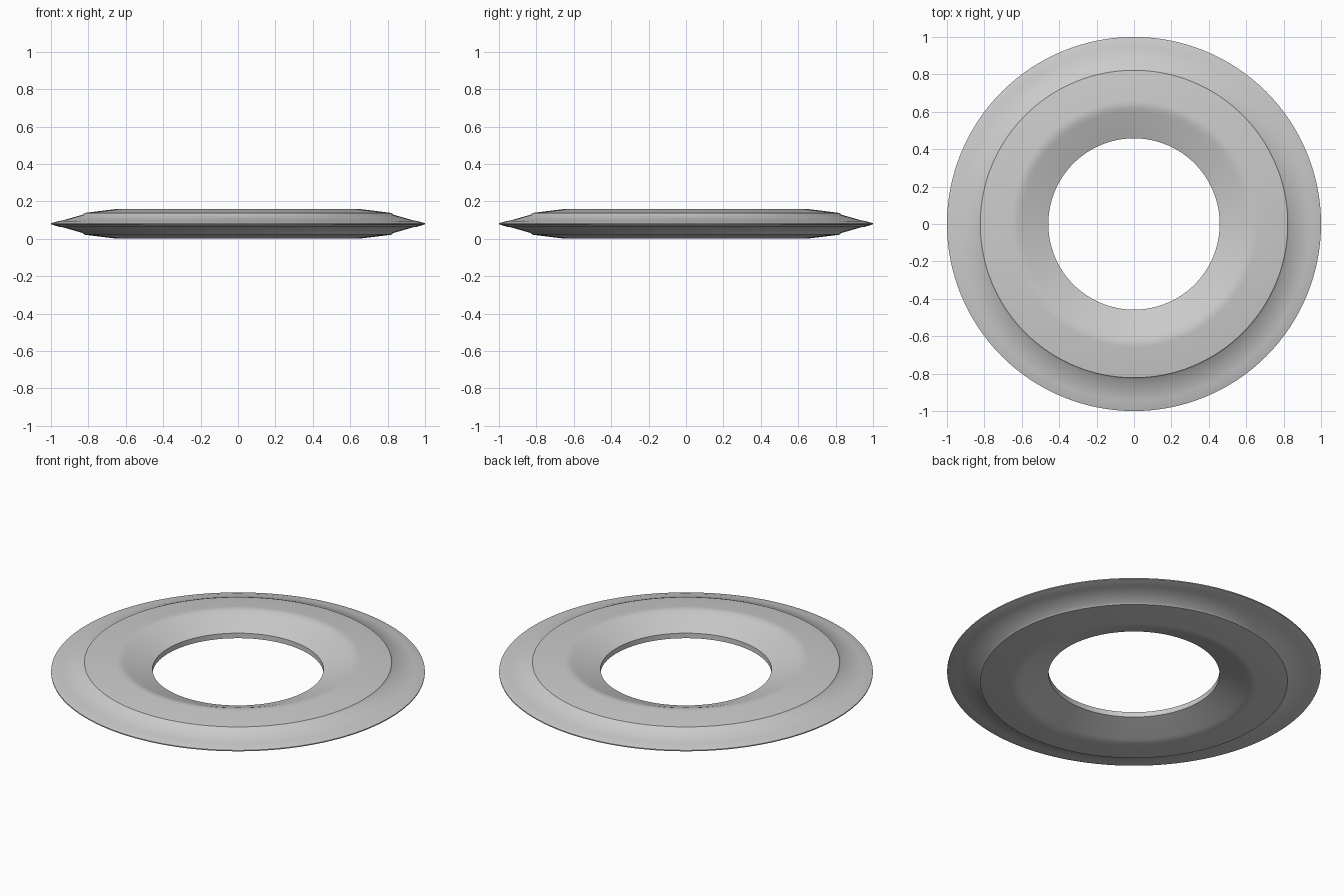
import bpy
import bmesh
from math import radians, tau
from mathutils import Matrix

cube = bpy.data.objects.get("Cube")
if cube:
    bpy.data.objects.remove(cube, do_unlink=True)

SEGMENTS = 128
MID = 0.08

# Plain grey metal
steel = bpy.data.materials.new("light_grey_metal")
steel.use_nodes = True
GREY = (0.6, 0.6, 0.6, 1)
steel.diffuse_color = GREY
steel.node_tree.nodes["Principled BSDF"].inputs["Base Color"].default_value = GREY

# Upper half of the cross-section: radius, height above the middle plane
upper = [
    (0.458, 0.015),                                             # bore lip
    (0.60, 0.069), (0.622, 0.076), (0.64, 0.079), (0.66, 0.078),  # rounded crest
    (0.822, 0.058), (0.83, 0.049),                              # small step
    (0.942, 0.017), (0.955, 0.016),                             # narrow ledge
    (1.0, 0.003),                                               # thin rim
]
section = upper + [(r, -h) for r, h in reversed(upper)]

# Revolve the closed section into a ring
bm = bmesh.new()
loops = []
for i in range(SEGMENTS):
    turn = Matrix.Rotation(tau * i / SEGMENTS, 3, 'Z')
    loops.append([bm.verts.new(turn @ bm.verts.new((r, 0, MID + h)).co)
                  for r, h in section])
bmesh.ops.delete(bm, geom=[v for v in bm.verts if v not in
                           {w for ring in loops for w in ring}], context='VERTS')
count = len(section)
for i, ring in enumerate(loops):
    following = loops[(i + 1) % SEGMENTS]
    for j in range(count):
        k = (j + 1) % count
        bm.faces.new((ring[j], following[j], following[k], ring[k]))
bmesh.ops.recalc_face_normals(bm, faces=bm.faces)

mesh = bpy.data.meshes.new("ring_disc")
bm.to_mesh(mesh)
bm.free()
mesh.materials.append(steel)
disc = bpy.data.objects.new("ring_disc", mesh)
bpy.context.collection.objects.link(disc)

# Smooth faces with crisp lips
bpy.ops.object.select_all(action='DESELECT')
disc.select_set(True)
bpy.context.view_layer.objects.active = disc
bpy.ops.object.shade_smooth_by_angle(angle=radians(35))
